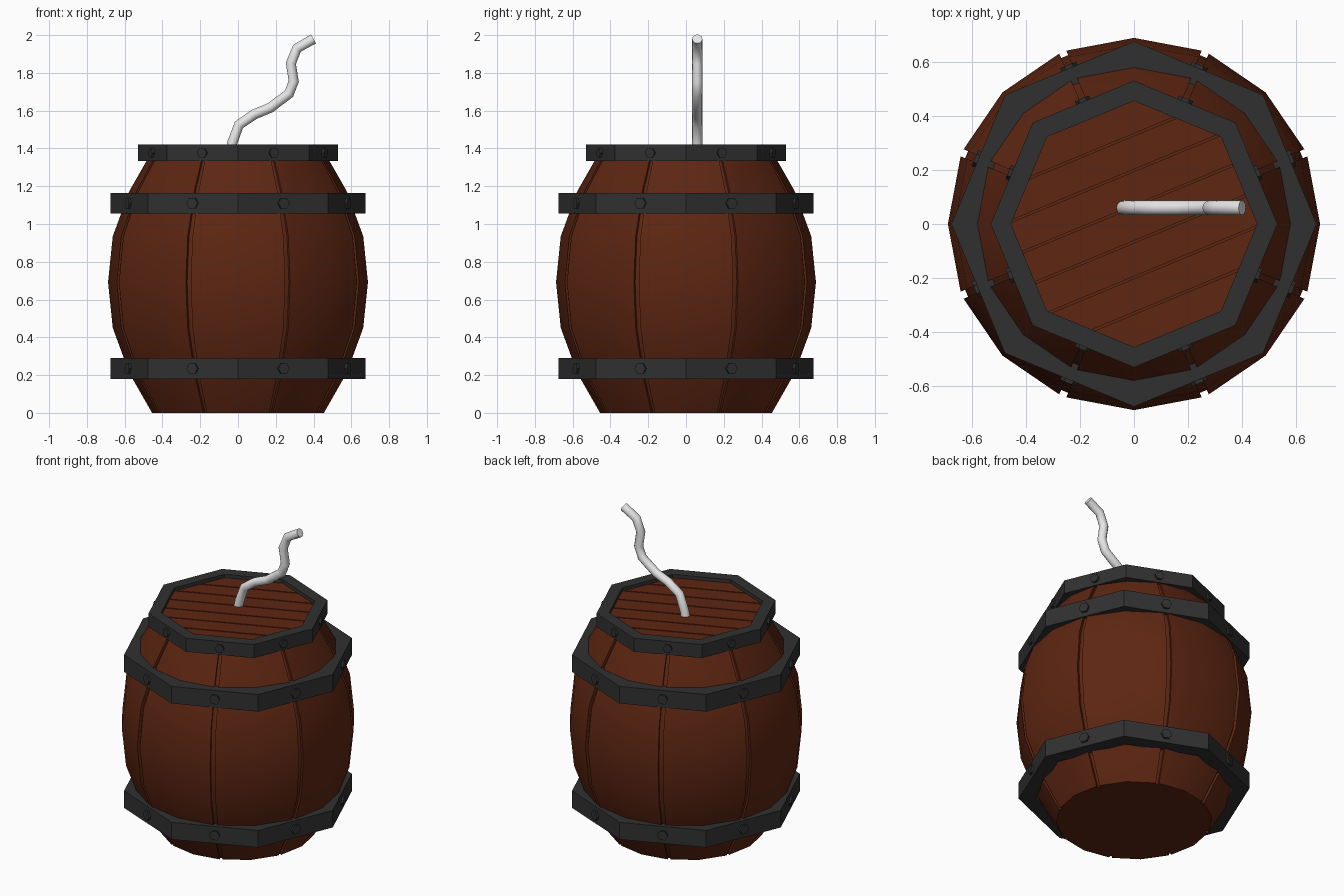
import bpy
import bmesh
from math import cos, sin, pi, radians
from mathutils import Matrix, Vector

if "Cube" in bpy.data.objects:
    bpy.data.objects.remove(bpy.data.objects["Cube"])


def material(name, r, g, b):
    m = bpy.data.materials.new(name)
    m.use_nodes = True
    m.diffuse_color = (r, g, b, 1)
    bsdf = next(n for n in m.node_tree.nodes if n.type == 'BSDF_PRINCIPLED')
    bsdf.inputs["Base Color"].default_value = (r, g, b, 1)
    return m


WOOD = material("brown wood", 0.11, 0.019, 0.006)
IRON = material("dark iron", 0.03, 0.03, 0.03)
ROPE = material("pale rope", 0.8, 0.8, 0.8)


def finish(bm, name, mat, smooth=False):
    bmesh.ops.recalc_face_normals(bm, faces=bm.faces[:])
    mesh = bpy.data.meshes.new(name)
    bm.to_mesh(mesh)
    bm.free()
    mesh.materials.append(mat)
    ob = bpy.data.objects.new(name, mesh)
    bpy.context.collection.objects.link(ob)
    if smooth:
        bpy.ops.object.select_all(action='DESELECT')
        ob.select_set(True)
        bpy.context.view_layer.objects.active = ob
        bpy.ops.object.shade_smooth_by_angle(angle=radians(40))
    return ob


def polar(r, a, z):
    return (r * cos(a), r * sin(a), z)


def bridge(bm, a, b):
    n = len(a)
    for i in range(n):
        j = (i + 1) % n
        bm.faces.new((a[i], a[j], b[j], b[i]))


# Barrel body: eight bulging staves with a narrow groove between neighbours
HALF, GAP, DEPTH = pi / 8, radians(1.2), 0.018
profile = [(0.455, 0), (0.575, 0.21), (0.663, 0.45), (0.688, 0.692),
           (0.663, 0.935), (0.575, 1.175), (0.455, 1.385)]
bm = bmesh.new()
rows = []
for r, z in profile:
    row = []
    for k in range(8):
        a = k * pi / 4
        for da, dr in ((GAP - HALF, DEPTH), (GAP - HALF, 0), (0, 0),
                       (HALF - GAP, 0), (HALF - GAP, DEPTH)):
            row.append(bm.verts.new(polar(r - dr, a + da, z)))
    rows.append(row)
for low, high in zip(rows, rows[1:]):
    bridge(bm, low, high)
bm.faces.new(rows[0])
bm.faces.new(rows[-1])
finish(bm, "barrel_staves", WOOD, smooth=True)

# Lid: planks split out of an octagon, sitting just below the rim
bm = bmesh.new()
bm.faces.new([bm.verts.new(polar(0.46, k * pi / 4, 1.386)) for k in range(8)])
across = Vector((cos(HALF + pi / 2), sin(HALF + pi / 2), 0))
seams = [-0.305, -0.183, -0.061, 0.061, 0.183, 0.305]
for s in seams:
    for side in (-0.004, 0.004):
        bmesh.ops.bisect_plane(bm, geom=bm.verts[:] + bm.edges[:] + bm.faces[:],
                               plane_co=across * (s + side), plane_no=across)
slits = [f for f in bm.faces
         if any(abs(f.calc_center_median().dot(across) - s) < 0.004 for s in seams)]
bmesh.ops.delete(bm, geom=slits, context='FACES')
grown = bmesh.ops.extrude_face_region(bm, geom=bm.faces[:])["geom"]
bmesh.ops.translate(bm, vec=(0, 0, 0.012),
                    verts=[v for v in grown if isinstance(v, bmesh.types.BMVert)])
finish(bm, "lid_planks", WOOD)


# Iron hoops: octagonal bands with a hexagonal bolt on every side
def hoop(name, outer, inner, z0, z1, bolt):
    bm = bmesh.new()
    loops = [[bm.verts.new(polar(r, k * pi / 4, z)) for k in range(8)]
             for r, z in ((outer, z0), (outer, z1), (inner, z1), (inner, z0))]
    for i in range(4):
        bridge(bm, loops[i], loops[(i + 1) % 4])
    finish(bm, name + "_hoop", IRON)

    bm = bmesh.new()
    for k in range(8):
        a = HALF + k * pi / 4
        place = (Matrix.Translation(polar(outer * cos(HALF), a, (z0 + z1) / 2))
                 @ Matrix.Rotation(a, 4, 'Z') @ Matrix.Rotation(pi / 2, 4, 'Y'))
        bmesh.ops.create_cone(bm, cap_ends=True, segments=6, radius1=bolt,
                              radius2=bolt, depth=0.026, matrix=place)
    finish(bm, name + "_bolts", IRON)


hoop("lower", 0.675, 0.58, 0.18, 0.29, 0.032)
hoop("upper", 0.675, 0.58, 1.055, 1.165, 0.032)
hoop("rim", 0.53, 0.455, 1.333, 1.42, 0.028)

# Fuse: a round cord bent along a crooked path in one plane
path = [(-0.043, 1.37), (-0.03, 1.43), (0.005, 1.525), (0.085, 1.58), (0.17, 1.615),
        (0.27, 1.69), (0.295, 1.755), (0.28, 1.85), (0.312, 1.93), (0.4, 1.98)]
pts = [Vector((x, 0.06, z)) for x, z in path]
bm = bmesh.new()
rings = []
for i, p in enumerate(pts):
    t_in = (p - pts[max(i - 1, 0)]).normalized()
    t_out = (pts[min(i + 1, len(pts) - 1)] - p).normalized()
    side = (t_in + t_out).normalized().cross(Vector((0, 1, 0)))
    rings.append([bm.verts.new(p + 0.027 * (cos(a) * side + sin(a) * Vector((0, 1, 0))))
                  for a in (k * pi / 6 for k in range(12))])
for low, high in zip(rings, rings[1:]):
    bridge(bm, low, high)
bm.faces.new(rings[0])
bm.faces.new(rings[-1])
finish(bm, "fuse", ROPE, smooth=True)
